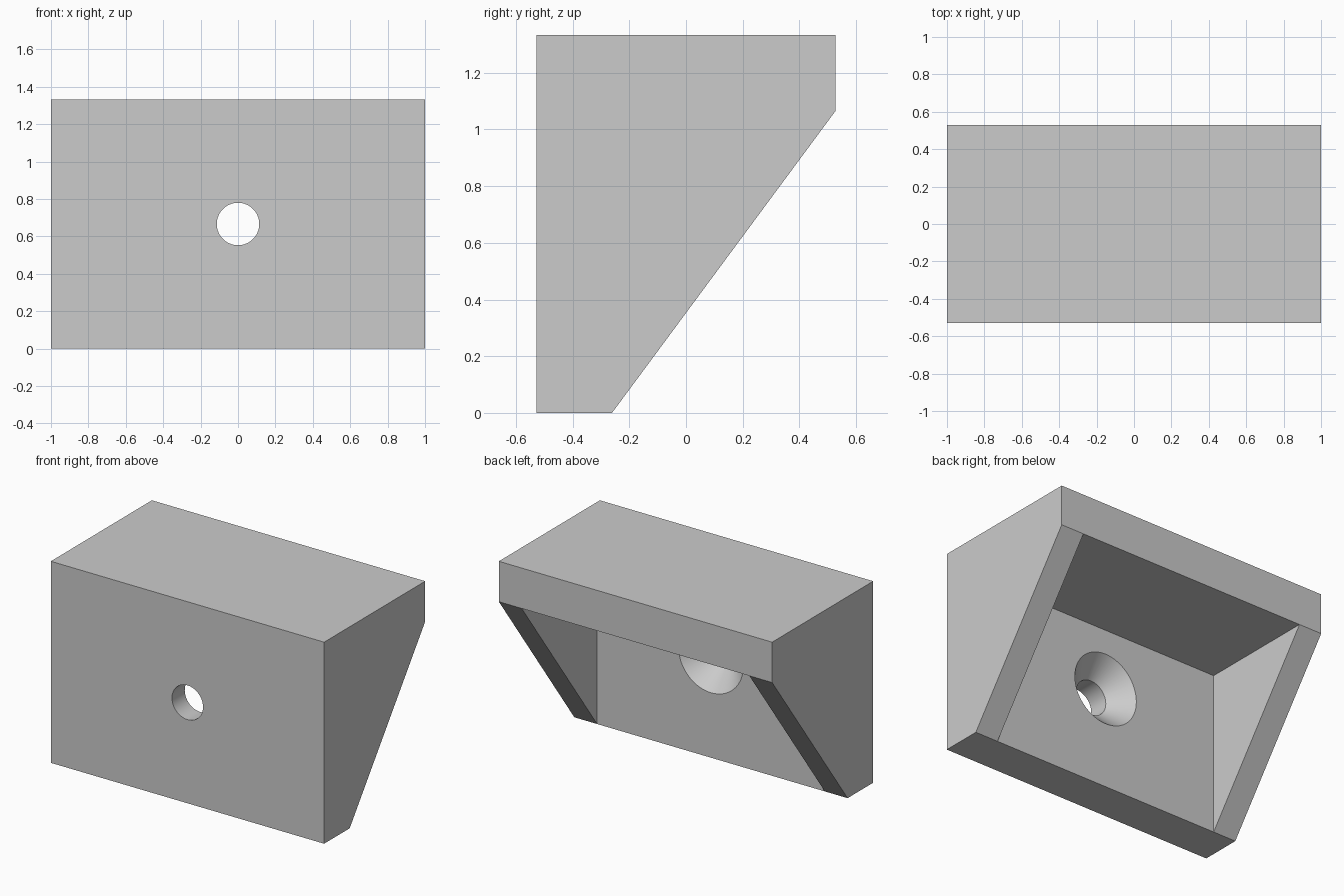
import bpy
import bmesh
from math import radians
from mathutils import Matrix

if "Cube" in bpy.data.objects:
    bpy.data.objects.remove(bpy.data.objects["Cube"])

HALF_W, HALF_D, HEIGHT = 1.0, 0.528, 1.333
PLATE, WALL = 0.267, 0.167
HOLE_R, SINK_R = 0.1135, 0.237
INNER_Y, INNER_Z = PLATE - HALF_D, HEIGHT - PLATE

grey = bpy.data.materials.new("light grey")
grey.use_nodes = True
colour = (0.6, 0.6, 0.6, 1)
grey.diffuse_color = colour
grey.node_tree.nodes["Principled BSDF"].inputs["Base Color"].default_value = colour


def make_object(name, bm):
    bmesh.ops.recalc_face_normals(bm, faces=bm.faces)
    mesh = bpy.data.meshes.new(name)
    bm.to_mesh(mesh)
    bm.free()
    mesh.materials.append(grey)
    obj = bpy.data.objects.new(name, mesh)
    bpy.context.collection.objects.link(obj)
    return obj


def prism(name, profile, half_width):
    """Extrude a side (y, z) profile across x."""
    bm = bmesh.new()
    face = bm.faces.new([bm.verts.new((-half_width, y, z)) for y, z in profile])
    side = bmesh.ops.extrude_face_region(bm, geom=[face])["geom"]
    verts = [v for v in side if isinstance(v, bmesh.types.BMVert)]
    bmesh.ops.translate(bm, verts=verts, vec=(2 * half_width, 0, 0))
    return make_object(name, bm)


def screw_cutter(name, matrix, segments=64):
    """Straight bore that widens into a countersink along local +z."""
    bm = bmesh.new()
    half = PLATE / 2
    over = 1.1
    wide = HOLE_R + (SINK_R - HOLE_R) * over
    for r1, r2, z1, z2 in ((HOLE_R, HOLE_R, -0.1, half),
                           (HOLE_R, wide, half, half * (1 + over))):
        bmesh.ops.create_cone(bm, segments=segments, radius1=r1, radius2=r2,
                              depth=z2 - z1,
                              matrix=Matrix.Translation((0, 0, (z1 + z2) / 2)))
    # Weld the two stages and drop the caps between them
    caps = [f for f in bm.faces
            if all(abs(v.co.z - half) < 1e-4 for v in f.verts)]
    bmesh.ops.delete(bm, geom=caps, context="FACES")
    bmesh.ops.remove_doubles(bm, verts=bm.verts, dist=1e-4)
    bm.transform(matrix)
    return make_object(name, bm)


# Solid bracket with a sloping back
bracket = prism("corner_bracket", [
    (-HALF_D, 0), (INNER_Y, 0), (HALF_D, INNER_Z),
    (HALF_D, HEIGHT), (-HALF_D, HEIGHT)], HALF_W)

# Pocket between the two side gussets, and the two countersunk holes
cutters = [
    prism("pocket_cutter", [(INNER_Y, -0.3), (1, -0.3),
                            (1, INNER_Z), (INNER_Y, INNER_Z)], HALF_W - WALL),
    screw_cutter("front_hole_cutter",
                 Matrix.Translation((0, -HALF_D, HEIGHT / 2))
                 @ Matrix.Rotation(radians(-90), 4, "X")),
    screw_cutter("top_hole_cutter",
                 Matrix.Translation((0, 0.01, HEIGHT))
                 @ Matrix.Rotation(radians(180), 4, "X")),
]

bpy.ops.object.select_all(action="DESELECT")
bpy.context.view_layer.objects.active = bracket
bracket.select_set(True)
for cutter in cutters:
    cutter.hide_render = True
    mod = bracket.modifiers.new(cutter.name, "BOOLEAN")
    mod.operation = "DIFFERENCE"
    mod.solver = "EXACT"
    mod.object = cutter
    bpy.ops.object.modifier_apply(modifier=mod.name)
    bpy.data.objects.remove(cutter)

# Smooth bores, crisp edges
bpy.ops.object.shade_smooth_by_angle(angle=radians(30))
